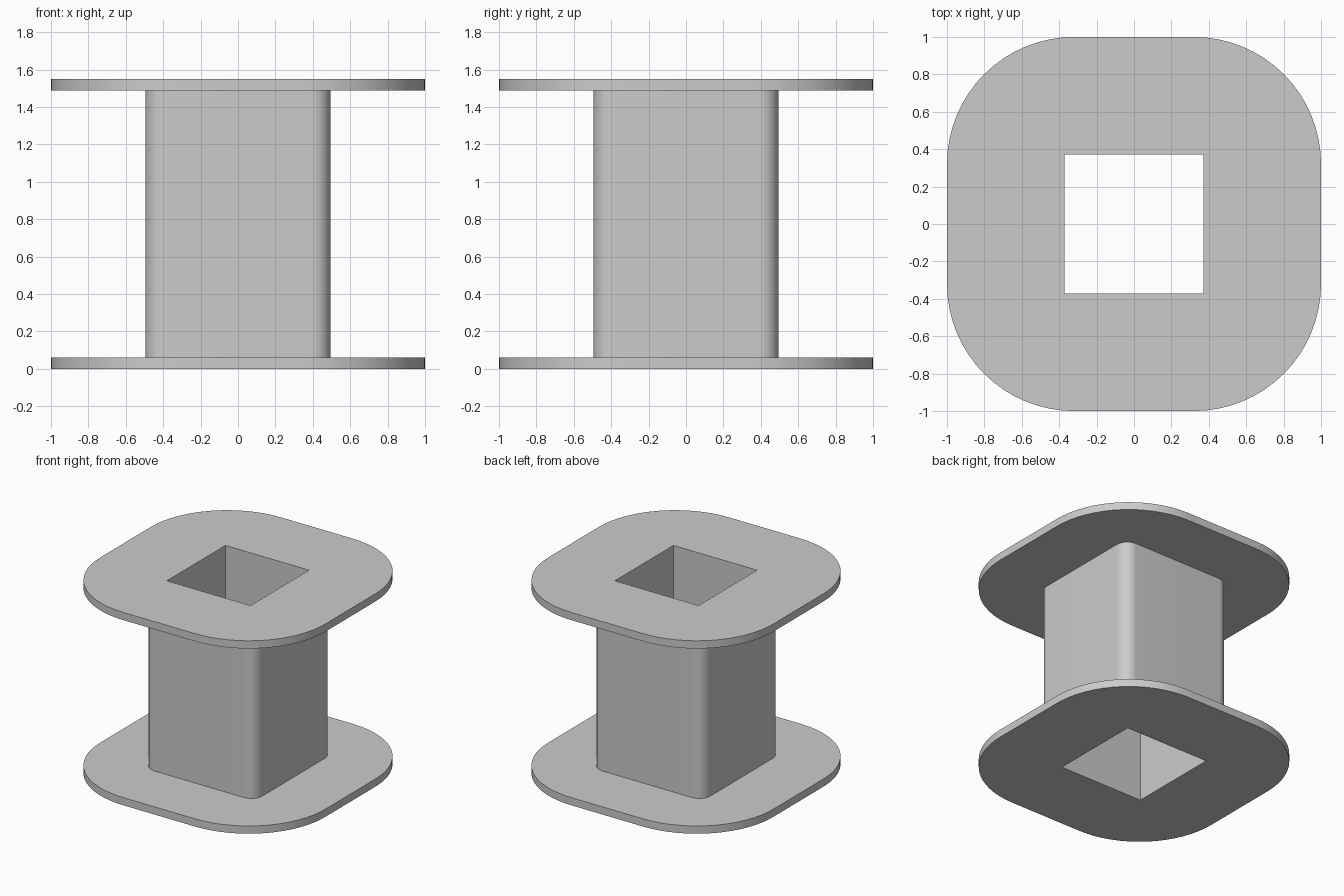
import bpy
import bmesh
from math import cos, sin, pi

cube = bpy.data.objects.get("Cube")
if cube:
    bpy.data.objects.remove(cube, do_unlink=True)

HEIGHT, PLATE = 1.55, 0.062
HOLE = (0.372, 0.0)       # half width, corner radius
POST = (0.495, 0.1)
FLANGE = (1.0, 0.68)
STEPS = 16                # segments per rounded corner

grey = bpy.data.materials.new("light_grey")
grey.use_nodes = True
colour = (0.6, 0.6, 0.6, 1)
grey.diffuse_color = colour
grey.node_tree.nodes["Principled BSDF"].inputs["Base Color"].default_value = colour


def rounded_square(bm, size, z):
    """Loop of vertices round a square with rounded corners."""
    half, radius = size
    centre = half - radius
    loop = []
    for corner in range(4):
        start = corner * pi / 2
        sx = 1 if corner in (0, 3) else -1
        sy = 1 if corner in (0, 1) else -1
        for i in range(STEPS + 1):
            a = start + i * pi / 2 / STEPS
            loop.append(bm.verts.new((sx * centre + radius * cos(a),
                                      sy * centre + radius * sin(a), z)))
    return loop


def skin(name, *chains):
    """Skin each chain of (outline, height) sections into one object."""
    bm = bmesh.new()
    for chain in chains:
        loops = [rounded_square(bm, size, z) for size, z in chain]
        for a, b in zip(loops, loops[1:]):
            for i in range(len(a)):
                j = (i + 1) % len(a)
                bm.faces.new((a[i], a[j], b[j], b[i]))
    # Merge the repeated points at the sharp hole corners
    bmesh.ops.remove_doubles(bm, verts=bm.verts, dist=0.0001)
    mesh = bpy.data.meshes.new(name)
    bm.to_mesh(mesh)
    bm.free()
    mesh.materials.append(grey)
    obj = bpy.data.objects.new(name, mesh)
    bpy.context.collection.objects.link(obj)
    bpy.ops.object.select_all(action='DESELECT')
    obj.select_set(True)
    bpy.context.view_layer.objects.active = obj
    bpy.ops.object.shade_smooth_by_angle(angle=pi / 6)


low, high = PLATE, HEIGHT - PLATE

# Flanges: hole wall, outer face, rim, then inner face up to the post
skin("lower_flange",
     [(HOLE, low), (HOLE, 0), (FLANGE, 0), (FLANGE, low), (POST, low)])
skin("upper_flange",
     [(POST, high), (FLANGE, high), (FLANGE, HEIGHT), (HOLE, HEIGHT), (HOLE, high)])

# Hollow post: outer wall and inner wall
skin("post", [(POST, low), (POST, high)], [(HOLE, high), (HOLE, low)])
